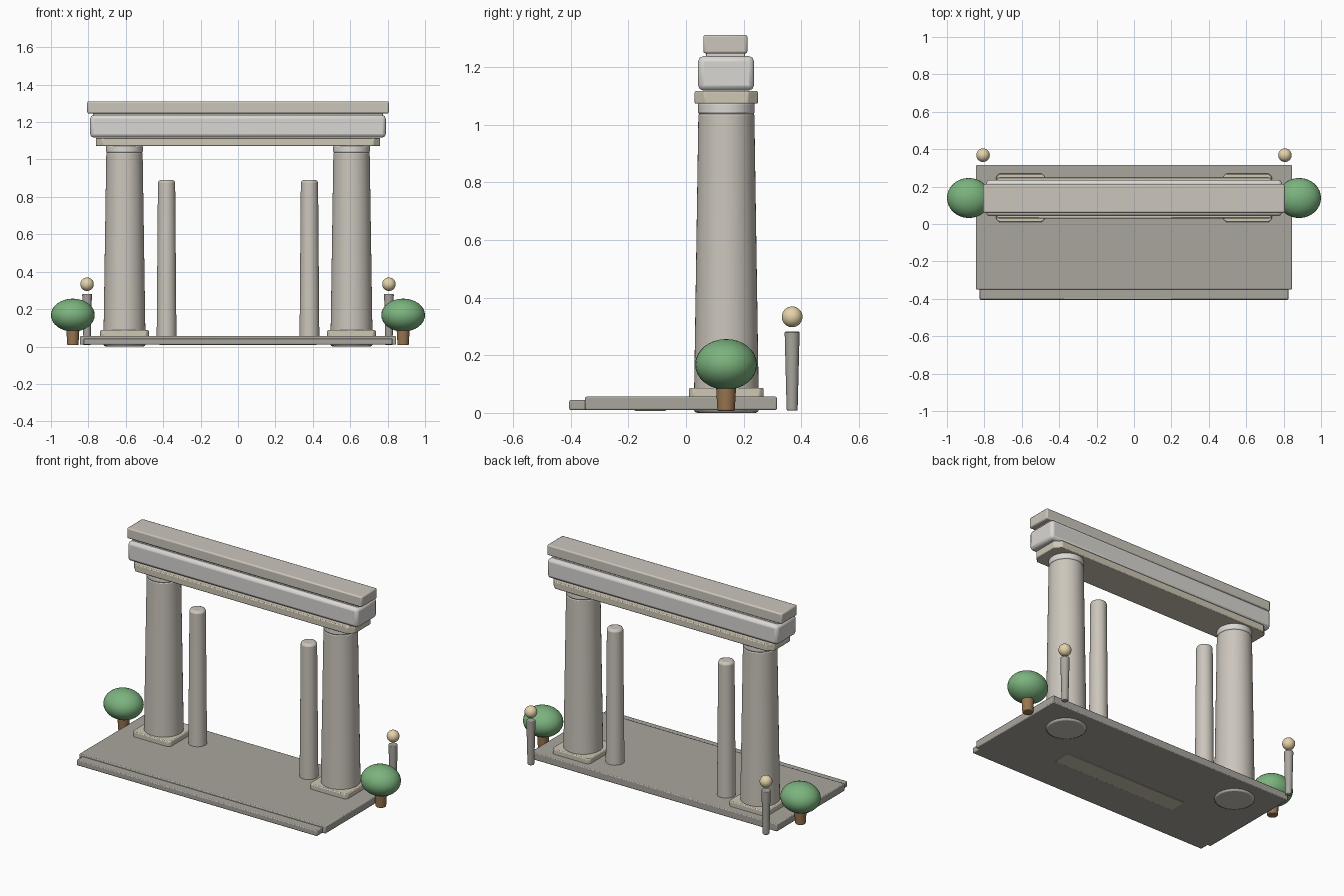
import bpy, bmesh, math

if "Cube" in bpy.data.objects:
    bpy.data.objects.remove(bpy.data.objects["Cube"])

def material(name, rgb):
    m = bpy.data.materials.new(name)
    m.diffuse_color = (*rgb, 1)
    m.use_nodes = True
    m.node_tree.nodes["Principled BSDF"].inputs["Base Color"].default_value = m.diffuse_color
    return m

STONE = material("stone", (0.60, 0.56, 0.50))
PALE = material("pale_stone", (0.70, 0.68, 0.65))
TRIM = material("trim_stone", (0.62, 0.57, 0.46))
DARK = material("dark_stone", (0.40, 0.38, 0.34))
LEAF = material("leaf", (0.20, 0.45, 0.21))
BARK = material("bark", (0.32, 0.18, 0.08))
GLOW = material("lamp_glow", (0.78, 0.65, 0.40))

def finish(bm, name, mat, bevel=0, segments=2):
    me = bpy.data.meshes.new(name)
    bm.to_mesh(me)
    bm.free()
    ob = bpy.data.objects.new(name, me)
    bpy.context.collection.objects.link(ob)
    me.materials.append(mat)
    if bevel:
        mod = ob.modifiers.new("bevel", 'BEVEL')
        mod.width, mod.segments = bevel, segments
        mod.limit_method, mod.angle_limit = 'ANGLE', math.radians(40)
    bpy.ops.object.select_all(action='DESELECT')
    ob.select_set(True)
    bpy.context.view_layer.objects.active = ob
    bpy.ops.object.shade_smooth_by_angle(angle=math.radians(35))
    return ob

def block(name, x, y, z, mat, bevel=0.005, chamfer=0):
    """Box from ranges, with optional cut vertical corners."""
    (x0, x1), (y0, y1), (z0, z1), c = x, y, z, chamfer
    if c:
        plan = [(x0 + c, y0), (x1 - c, y0), (x1, y0 + c), (x1, y1 - c),
                (x1 - c, y1), (x0 + c, y1), (x0, y1 - c), (x0, y0 + c)]
    else:
        plan = [(x0, y0), (x1, y0), (x1, y1), (x0, y1)]
    bm = bmesh.new()
    low = [bm.verts.new((px, py, z0)) for px, py in plan]
    high = [bm.verts.new((px, py, z1)) for px, py in plan]
    bm.faces.new(low[::-1])
    bm.faces.new(high)
    n = len(plan)
    for i in range(n):
        j = (i + 1) % n
        bm.faces.new((low[i], low[j], high[j], high[i]))
    return finish(bm, name, mat, bevel)

def post(name, x, y, z0, z1, r0, r1, mat, bevel=0.004, sides=32):
    bm = bmesh.new()
    bmesh.ops.create_cone(bm, cap_ends=True, segments=sides,
                          radius1=r0, radius2=r1, depth=z1 - z0)
    bmesh.ops.translate(bm, verts=bm.verts, vec=(x, y, (z0 + z1) / 2))
    return finish(bm, name, mat, bevel)

def ball(name, loc, radii, mat):
    bm = bmesh.new()
    bmesh.ops.create_uvsphere(bm, u_segments=32, v_segments=16, radius=1)
    bmesh.ops.scale(bm, verts=bm.verts, vec=radii)
    bmesh.ops.translate(bm, verts=bm.verts, vec=loc)
    return finish(bm, name, mat)

# Floor
block("platform", (-0.845, 0.845), (-0.35, 0.315), (0.01, 0.056), DARK)
block("front_step", (-0.825, 0.825), (-0.405, -0.34), (0.01, 0.044), DARK)
block("floor_inlay", (-0.42, 0.42), (-0.178, -0.07), (0.007, 0.03), TRIM, 0.002)

# Lintel stack
block("architrave", (-0.76, 0.76), (0.03, 0.25), (1.072, 1.116), TRIM, 0.005, 0.035)
block("frieze", (-0.79, 0.79), (0.042, 0.236), (1.118, 1.237), PALE, 0.018)
block("cornice_bed", (-0.775, 0.775), (0.07, 0.205), (1.22, 1.255), PALE, 0.003)
block("cornice", (-0.806, 0.806), (0.06, 0.213), (1.246, 1.311), STONE, 0.008)

for side, s in (("left", -1), ("right", 1)):
    # Main column
    cx, cy = s * 0.607, 0.14
    block(side + "_plinth", (cx - 0.13, cx + 0.13), (cy - 0.129, cy + 0.129),
          (0.05, 0.087), TRIM, 0.005, 0.015)
    post(side + "_column", cx, cy, 0.0, 1.043, 0.113, 0.097, STONE, 0.012, 48)
    post(side + "_column_neck", cx, cy, 1.035, 1.078, 0.098, 0.098, PALE, 0.008, 48)

    # Slim inner column
    post(side + "_inner_column", s * 0.382, 0.15, 0.03, 0.89, 0.053, 0.046, STONE, 0.014)

    # Rear lamp
    post(side + "_lamp_post", s * 0.807, 0.368, 0.008, 0.282, 0.019, 0.026, DARK)
    ball(side + "_lamp_globe", (s * 0.807, 0.368, 0.333), (0.036,) * 3, GLOW)

    # Shrub
    post(side + "_shrub_trunk", s * 0.883, 0.139, 0.007, 0.13, 0.03, 0.037, BARK)
    ball(side + "_shrub_crown", (s * 0.883, 0.139, 0.168), (0.117, 0.107, 0.088), LEAF)
